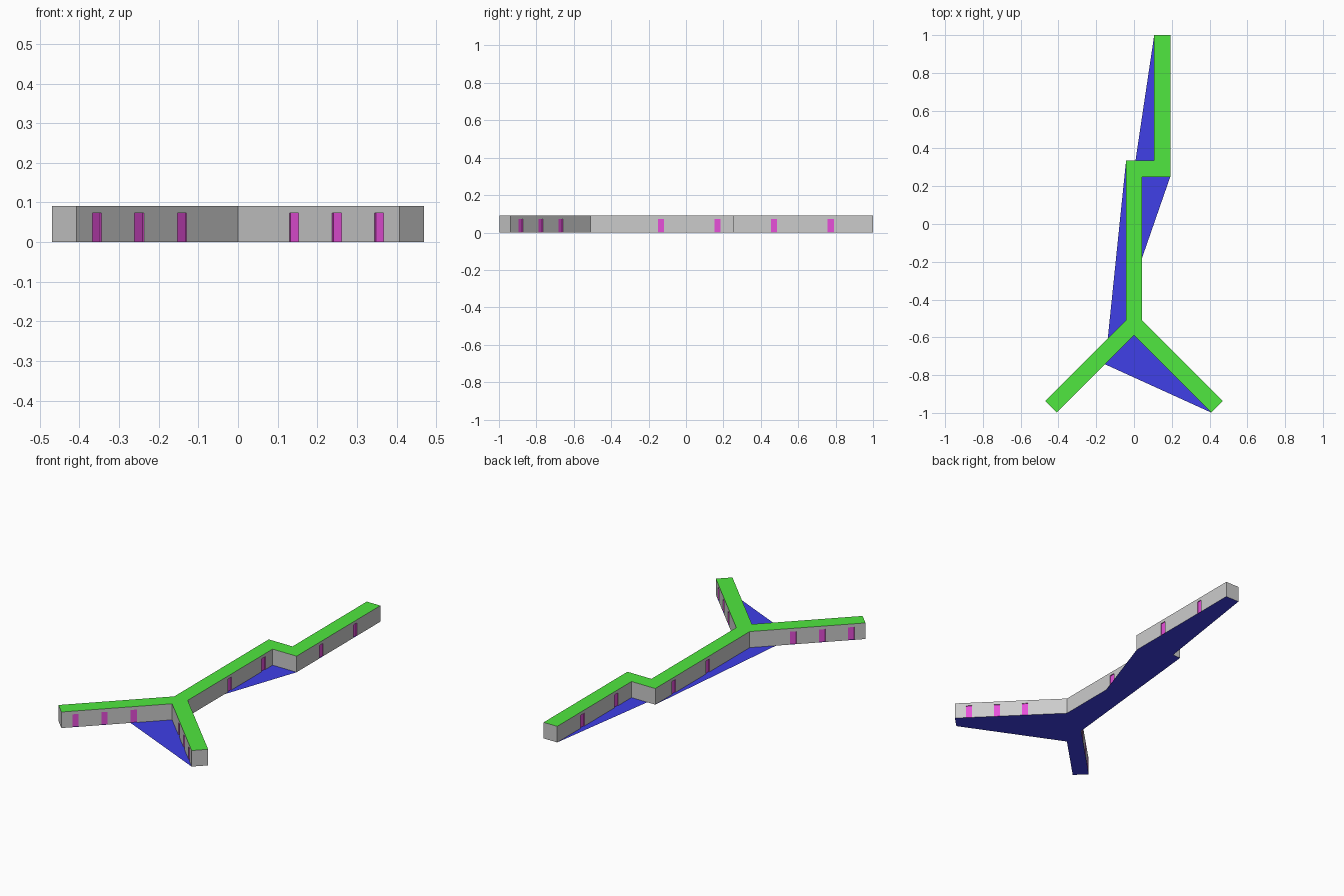
import bpy, bmesh
from mathutils import Vector

if "Cube" in bpy.data.objects:
    bpy.data.objects.remove(bpy.data.objects["Cube"])

H, DOOR_H, DOOR_W, DEPTH = 0.091, 0.073, 0.033, 0.005

# Counter-clockwise plan: corner, then y centres of the doors on the wall leaving it
ARM_FRONT = [-0.731, -0.839, -0.946]
ARM_BACK = [-0.884, -0.777, -0.670]
PLAN = [
    ((0, -0.59), ARM_FRONT),
    ((0.408, -0.998), []),
    ((0.469, -0.937), ARM_BACK),
    ((0.042, -0.51), [-0.134, 0.169]),
    ((0.042, 0.25), []),
    ((0.192, 0.25), [0.471, 0.774]),
    ((0.192, 1.0), []),
    ((0.107, 1.0), [0.774, 0.471]),
    ((0.107, 0.335), []),
    ((-0.042, 0.335), [0.169, -0.134]),
    ((-0.042, -0.51), ARM_BACK[::-1]),
    ((-0.469, -0.937), []),
    ((-0.408, -0.998), ARM_FRONT[::-1]),
]
corners = [Vector((x, y, 0)) for (x, y), _ in PLAN]


def up(p, z):
    return Vector((p.x, p.y, z))


def make(name, faces, color=None):
    bm = bmesh.new()
    for f in faces:
        bm.faces.new([bm.verts.new(p) for p in f])
    bmesh.ops.remove_doubles(bm, verts=bm.verts, dist=1e-5)
    mesh = bpy.data.meshes.new(name)
    bm.to_mesh(mesh)
    bm.free()
    ob = bpy.data.objects.new(name, mesh)
    bpy.context.collection.objects.link(ob)
    if color:
        mat = bpy.data.materials.new(name + "_color")
        mat.diffuse_color = (*color, 1)
        mat.use_nodes = True
        mat.node_tree.nodes["Principled BSDF"].inputs["Base Color"].default_value = mat.diffuse_color
        mesh.materials.append(mat)
    return ob


def quad(a, b, z0, z1):
    return [up(a, z0), up(b, z0), up(b, z1), up(a, z1)]


# Walls with shallow door recesses
walls, doors = [], []
for i, (_, centres) in enumerate(PLAN):
    a, b = corners[i], corners[(i + 1) % len(corners)]
    d = (b - a).normalized()
    inward = Vector((-d.y, d.x, 0)) * DEPTH
    start = a
    for y in centres:
        c = a + (b - a) * ((y - a.y) / (b.y - a.y))
        p, q = c - d * DOOR_W / 2, c + d * DOOR_W / 2
        pi, qi = p + inward, q + inward
        walls += [quad(start, p, 0, H), quad(p, q, DOOR_H, H)]
        doors += [quad(pi, qi, 0, DOOR_H), quad(p, pi, 0, DOOR_H), quad(qi, q, 0, DOOR_H),
                  [up(v, DOOR_H) for v in (p, pi, qi, q)]]
        start = q
    walls.append(quad(start, b, 0, H))
make("walls", walls)
make("door_recesses", doors, (0.8, 0.08, 0.7))

# Flat roof
make("roof", [[up(p, H) for p in corners]], (0.08, 0.8, 0.05))

# Floor: triangle fan from a doorway, spreading beyond the walls
pivot = Vector((-0.153, -0.743, 0))
fan = []
for i, a in enumerate(corners[:-1]):
    b = corners[i + 1]
    tri = [pivot, a, b]
    if (a - pivot).cross(b - pivot).z > 0:
        tri.reverse()
    fan.append(tri)
make("floor", fan, (0.05, 0.05, 0.8))
